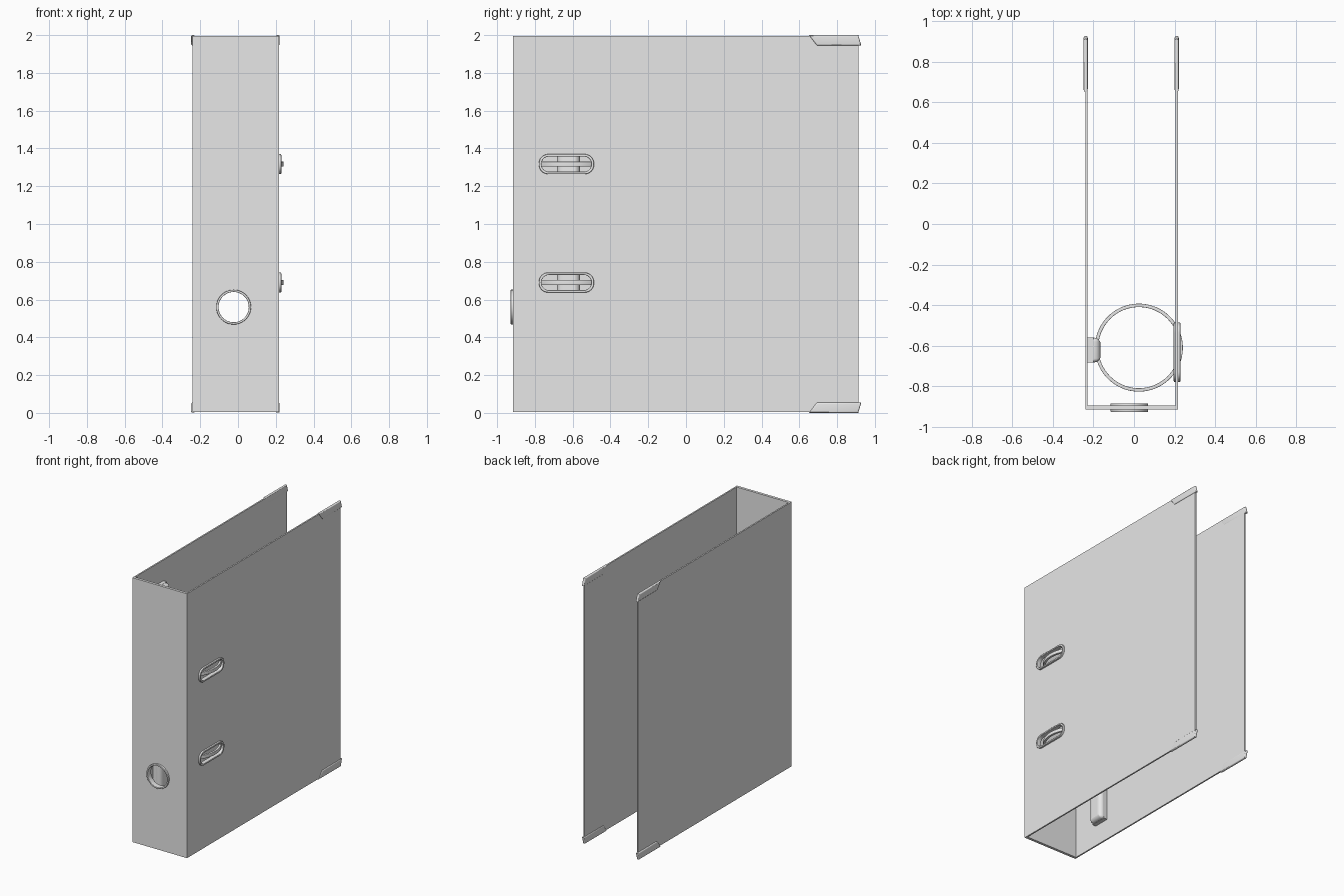
import bpy, bmesh, math
from mathutils import Matrix

if "Cube" in bpy.data.objects:
    bpy.data.objects.remove(bpy.data.objects["Cube"])

# One plain grey finish
grey = bpy.data.materials.new("light grey")
grey.use_nodes = True
color = (0.8, 0.8, 0.8, 1)
grey.diffuse_color = color
next(n for n in grey.node_tree.nodes if n.type == 'BSDF_PRINCIPLED').inputs["Base Color"].default_value = color

# Profile planes, given by the axis they face
PLANES = {
    'x': Matrix(((0, 0, 1, 0), (1, 0, 0, 0), (0, 1, 0, 0), (0, 0, 0, 1))),
    'y': Matrix(((1, 0, 0, 0), (0, 0, -1, 0), (0, 1, 0, 0), (0, 0, 0, 1))),
    'z': Matrix.Identity(4),
}


def rect(u0, u1, v0, v1):
    return [(u0, v0), (u1, v0), (u1, v1), (u0, v1)]


def circle(u, v, r, n=64):
    return [(u + r * math.cos(2 * math.pi * i / n), v + r * math.sin(2 * math.pi * i / n)) for i in range(n)]


def rounded(u, v, w, h, r, n=8):
    """Rounded rectangle centred on u, v."""
    pts = []
    for k, (su, sv) in enumerate(((1, 1), (-1, 1), (-1, -1), (1, -1))):
        for i in range(n + 1):
            a = math.pi / 2 * (k + i / n)
            pts.append((u + su * (w / 2 - r) + r * math.cos(a), v + sv * (h / 2 - r) + r * math.sin(a)))
    return pts


def plate(name, axis, lo, hi, loops, bevel=0.0):
    """Extrude closed loops (outline, then holes) between lo and hi along an axis."""
    curve = bpy.data.curves.new(name, 'CURVE')
    curve.dimensions = '2D'
    curve.fill_mode = 'BOTH'
    curve.extrude = abs(hi - lo) / 2 - bevel
    curve.bevel_depth = bevel
    curve.offset = -bevel
    curve.bevel_resolution = 3
    for loop in loops:
        spline = curve.splines.new('POLY')
        spline.points.add(len(loop) - 1)
        for p, (u, v) in zip(spline.points, loop):
            p.co = (u, v, 0, 1)
        spline.use_cyclic_u = True
    helper = bpy.data.objects.new(name + " outline", curve)
    bpy.context.collection.objects.link(helper)
    deps = bpy.context.evaluated_depsgraph_get()
    mesh = bpy.data.meshes.new_from_object(helper.evaluated_get(deps))
    bpy.data.objects.remove(helper)
    bpy.data.curves.remove(curve)

    mid = (lo + hi) / 2
    shift = Matrix.Translation([mid if axis == a else 0 for a in "xyz"])
    bm = bmesh.new()
    bm.from_mesh(mesh)
    bm.transform(shift @ PLANES[axis])
    bmesh.ops.remove_doubles(bm, verts=bm.verts, dist=1e-5)
    bmesh.ops.recalc_face_normals(bm, faces=bm.faces)
    for f in bm.faces:
        f.smooth = True
        f.material_index = 0
    bm.to_mesh(mesh)
    bm.free()
    mesh.set_sharp_from_angle(angle=math.radians(35))
    mesh.materials.clear()
    mesh.materials.append(grey)
    mesh.name = name
    obj = bpy.data.objects.new(name, mesh)
    bpy.context.collection.objects.link(obj)
    return obj


BOTTOM, TOP = 0.006, 1.996
FRONT, BACK = -0.915, 0.912
RING_Y = -0.61
RING_HEIGHTS = {"lower": 0.69, "upper": 1.317}
SLOT_Y = -0.633

# Covers and spine
board = rect(FRONT, BACK, BOTTOM, TOP)
slots = [rounded(SLOT_Y, z, 0.27, 0.086, 0.042) for z in RING_HEIGHTS.values()]
plate("left_cover", 'x', 0.205, 0.216, [board] + slots)
plate("right_cover", 'x', -0.24, -0.229, [board])
hole = (-0.023, 0.56)
plate("spine", 'y', FRONT, -0.895, [rect(-0.229, 0.205, BOTTOM, TOP), circle(*hole, 0.082)])

# Finger hole grommet
plate("finger_ring", 'y', -0.928, -0.885, [circle(*hole, 0.092), circle(*hole, 0.08)], 0.003)

# Slot rims and binder rings
for level, z in RING_HEIGHTS.items():
    plate(level + "_slot_rim", 'x', 0.196, 0.229,
          [rounded(SLOT_Y, z, 0.292, 0.106, 0.05), rounded(SLOT_Y, z, 0.264, 0.08, 0.039)], 0.004)
    plate(level + "_binder_ring", 'z', z - 0.013, z + 0.013,
          [circle(0.024, RING_Y, 0.217, 96), circle(0.024, RING_Y, 0.2, 96)], 0.002)

# Ring mechanism base with rounded rail
plate("mechanism_base", 'x', -0.229, -0.2, [rect(-0.684, -0.56, 0.16, 1.84)])
plate("mechanism_rail", 'x', -0.228, -0.166, [rounded(-0.622, 1.0, 0.122, 1.678, 0.02)], 0.03)

# Metal corner guards, mirrored top to bottom
guard = [(0.65, 2.0), (0.692, 1.945), (0.928, 1.945), (0.912, 2.0)]
for side, lo, hi in (("right", -0.249, -0.228), ("left", 0.2, 0.221)):
    plate(side + "_top_corner", 'x', lo, hi, [guard], 0.009)
    plate(side + "_bottom_corner", 'x', lo, hi, [[(y, 2.0 - z) for y, z in guard]], 0.009)
